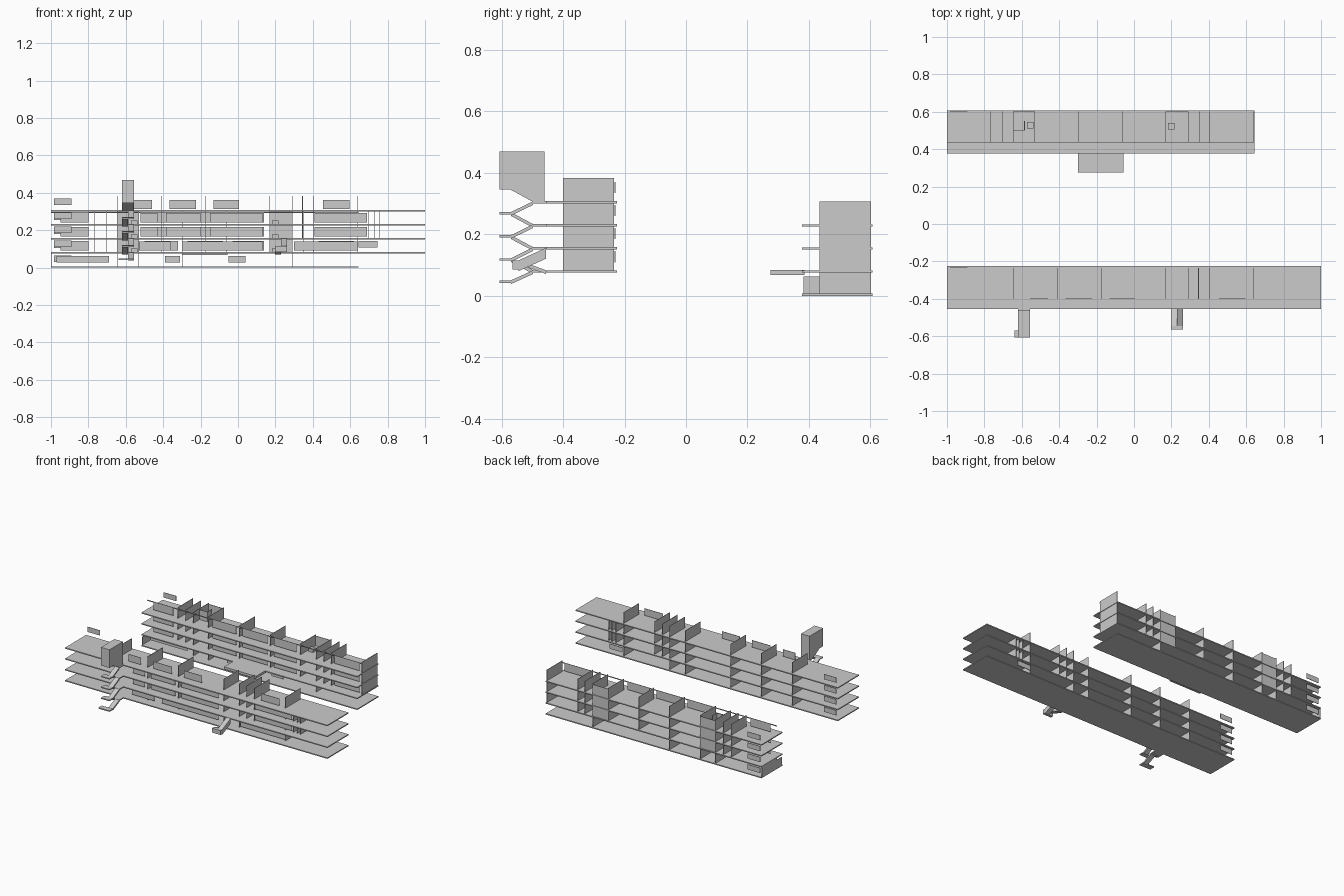
import bpy, bmesh

if "Cube" in bpy.data.objects:
    bpy.data.objects.remove(bpy.data.objects["Cube"])

FLOOR = 0.075   # storey height
SLAB = 0.007    # slab thickness
THIN = 0.003    # wall and panel thickness


def mesh_object(name, bm):
    bmesh.ops.recalc_face_normals(bm, faces=bm.faces)
    me = bpy.data.meshes.new(name)
    bm.to_mesh(me)
    bm.free()
    ob = bpy.data.objects.new(name, me)
    bpy.context.collection.objects.link(ob)
    return ob


def add_box(bm, x0, x1, y0, y1, z0, z1):
    verts = bmesh.ops.create_cube(bm, size=1)["verts"]
    for v in verts:
        v.co.x = x1 if v.co.x > 0 else x0
        v.co.y = y1 if v.co.y > 0 else y0
        v.co.z = z1 if v.co.z > 0 else z0


def boxes(name, items):
    bm = bmesh.new()
    for it in items:
        add_box(bm, *it)
    return mesh_object(name, bm)


def prism(name, x0, x1, profile):
    """Extrude a (y, z) outline along x."""
    bm = bmesh.new()
    face = bm.faces.new([bm.verts.new((x0, y, z)) for y, z in profile])
    new = bmesh.ops.extrude_face_region(bm, geom=[face])["geom"]
    bmesh.ops.translate(bm, vec=(x1 - x0, 0, 0),
                        verts=[v for v in new if isinstance(v, bmesh.types.BMVert)])
    return mesh_object(name, bm)


def building(name, x0, x1, y0, y1, wy0, wy1, base, walls, panels):
    """Stacked slabs, cross walls and facade panels, one list entry per storey."""
    slabs, cross, facade = [], [], []
    for i in range(4):
        z = base + i * FLOOR
        slabs.append((x0, x1, y0, y1, z - SLAB, z))
        for x in walls[i]:
            top = z + FLOOR - (SLAB if i < 3 else 0)
            cross.append((x - THIN / 2, x + THIN / 2, wy0, wy1, z, top))
        for a, b, h0, h1 in panels[i]:
            facade.append((a, b, wy0, wy0 + THIN, z + h0, z + h1))
    boxes(name + "_slabs", slabs)
    boxes(name + "_cross_walls", cross)
    boxes(name + "_window_panels", facade)


def rows(spans, h0, h1):
    return [(a, b, h0, h1) for a, b in spans]


# Front building
f_main = [-.645, -.41, -.175, .17, .29, .345, .405, .64]
f_mid = f_main + [.70, .73, .755]
f_low = [-.645, -.41, -.175, .17, .29, .64]
p_top = rows([(-.555, -.46), (-.365, -.225), (-.13, .005), (.455, .595)], .005, .053)
p_mid = rows([(-.52, -.43), (-.385, -.2), (-.15, .13), (.41, .69)], .008, .06)
p_low = rows([(-.53, -.36), (-.3, .13), (.3, .64)], .008, .058)
building("front_building", -1, 1, -.455, -.225, -.4, -.235, .083,
         [f_low, f_mid, f_mid, f_main], [p_low, p_mid, p_mid, p_top])

# Back building
b_main = [-.765, -.705, -.645, -.53, -.295, -.06, .17, .29, .35, .405, .64]
b_low = [-.9985, -.645, -.53, -.295, .29]
b_up = rows([(-.95, -.8), (-.5, -.32), (-.27, -.08), (-.03, .14), (.43, .62)], .01, .06)
b_ground = rows([(-.97, -.69), (-.39, -.31), (-.05, .04)], .02, .055)
building("back_building", -1, .645, .377, .607, .435, .602, .007,
         [b_low, b_main, b_main, b_main], [b_ground, b_up, b_up, b_up])

# Back building lintel, low end wall, canopy
boxes("lintel_bar", [(-1, .645, .435, .438, .292, .298)])
boxes("low_end_wall", [(-1, -.997, .383, .435, .007, .062)])
boxes("entrance_canopy", [(-.3, -.055, .275, .385, .068, .084)])

# Service rooms at the back of the back building
service = []
for i in (1, 2, 3):
    z = .007 + i * FLOOR
    top = z + FLOOR - SLAB
    service += [(-.645, -.53, .599, .602, z, top), (.17, .29, .599, .602, z, top),
                (-.645, -.585, .5, .503, z, top), (-.587, -.584, .5, .55, z, top),
                (-.572, -.538, .51, .545, z, z + .02), (.183, .217, .505, .54, z, z + .02)]
boxes("service_room_walls", service)

# Small hanging signs at the left end of every storey
signs = []
for i in range(4):
    signs.append((-.985, -.89, -.232, -.229, .105 + i * FLOOR + .005, .145 + i * FLOOR))
    signs.append((-.985, -.89, .598, .601, .03 + i * FLOOR, .065 + i * FLOOR))
signs.append((.645, .745, -.232, -.229, .108, .142))
boxes("storey_signs", signs)


# Zigzag outside stair: half-width flights joined by full-width landings
def flight(name, x0, x1, za, zb, ya=-.497, yb=-.57, t=.012):
    prism(name, x0, x1, [(ya, za), (yb, zb), (yb, zb - t), (ya, za - t)])


XL, XM, XR = -.62, -.588, -.555
for i in range(4):
    z = .083 + i * FLOOR
    boxes("stair_floor_landing", [(XL, XR, -.5, -.455, z - SLAB, z)])
    if i:
        flight("stair_upper_flight", XM, XR, z, z - .036)
        flight("stair_lower_flight", XL, XM, z - FLOOR, z - .036)
        boxes("stair_mid_landing", [(XL, XR, -.607, -.57, z - .043, z - .036)])
flight("stair_bottom_flight", XM, XR, .083, .05)
boxes("stair_bottom_landing", [(XL - .02, XR, -.607, -.57, .042, .049)])
prism("stair_tower", XL, XR, [(-.607, .47), (-.46, .47), (-.46, .305), (-.497, .305),
                              (-.57, .345), (-.607, .345)])

# Second stair from the first to the second storey
flight("side_stair_upper_flight", .23, .262, .156, .115, -.455, -.545, .035)
flight("side_stair_lower_flight", .197, .23, .083, .115, -.455, -.545)
boxes("side_stair_landing", [(.197, .262, -.565, -.545, .085, .115)])
